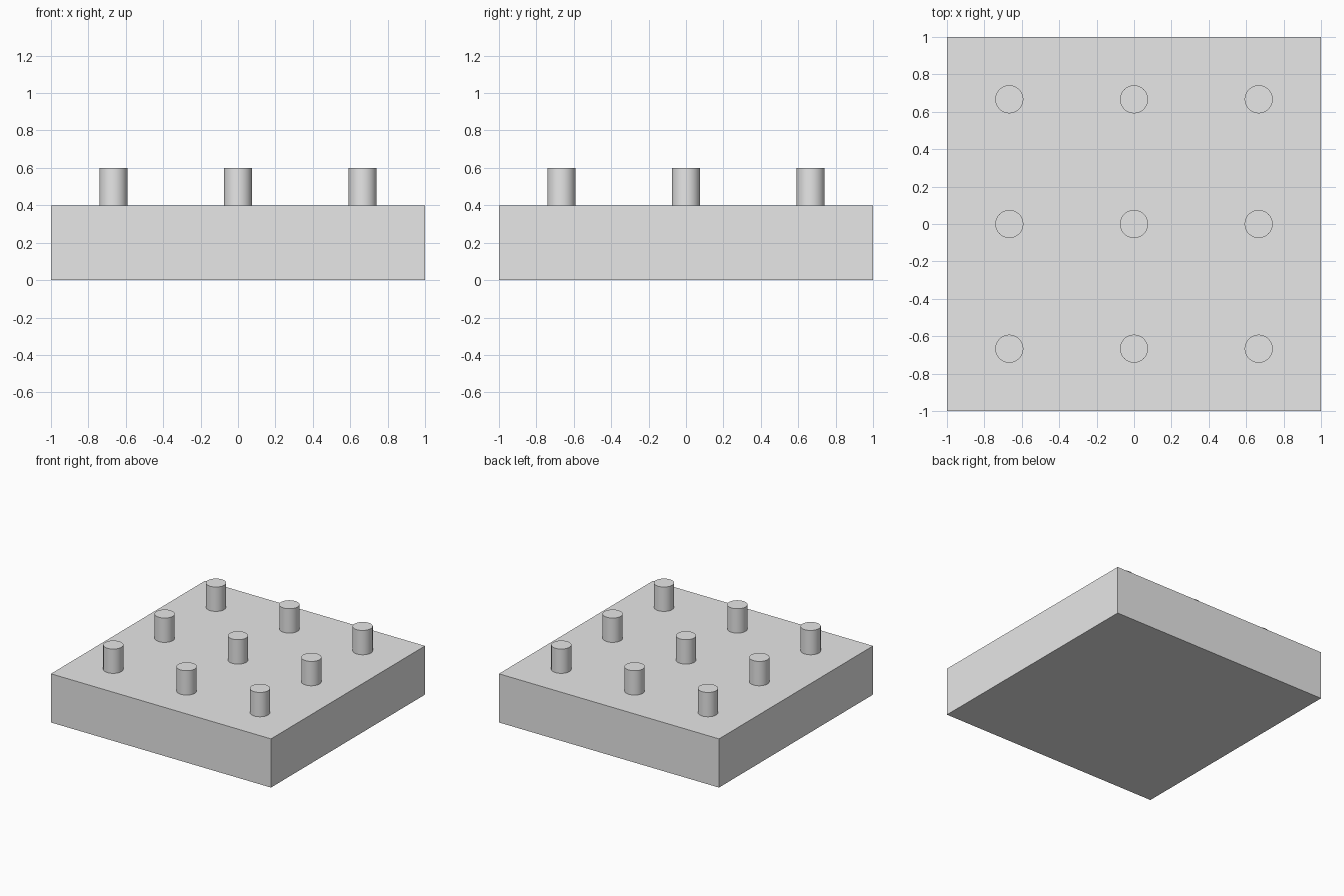
import bpy

# Remove the default cube
default = bpy.data.objects.get("Cube")
if default:
    bpy.data.objects.remove(default, do_unlink=True)

SLAB_HEIGHT = 0.4
PEG_HEIGHT = 0.2
PEG_RADIUS = 0.075
PEG_SPACING = 2 / 3

# Single grey material
grey = bpy.data.materials.new("light_grey")
grey.use_nodes = True
colour = (0.8, 0.8, 0.8, 1.0)
grey.diffuse_color = colour
grey.node_tree.nodes["Principled BSDF"].inputs["Base Color"].default_value = colour


def finish(name):
    obj = bpy.context.object
    obj.name = name
    obj.data.materials.append(grey)
    return obj


# Square base slab
bpy.ops.mesh.primitive_cube_add(size=1, location=(0, 0, SLAB_HEIGHT / 2))
slab = finish("base_slab")
slab.scale = (2, 2, SLAB_HEIGHT)
bpy.ops.object.transform_apply(location=False, rotation=False, scale=True)

# Three by three grid of round pegs standing on the slab
rows = {"front": -1, "middle": 0, "back": 1}
columns = {"right": -1, "centre": 0, "left": 1}
for row, j in rows.items():
    for column, i in columns.items():
        bpy.ops.mesh.primitive_cylinder_add(
            vertices=48, radius=PEG_RADIUS, depth=PEG_HEIGHT,
            location=(i * PEG_SPACING, j * PEG_SPACING, SLAB_HEIGHT + PEG_HEIGHT / 2))
        finish(f"peg_{row}_{column}")
        bpy.ops.object.shade_smooth_by_angle()
